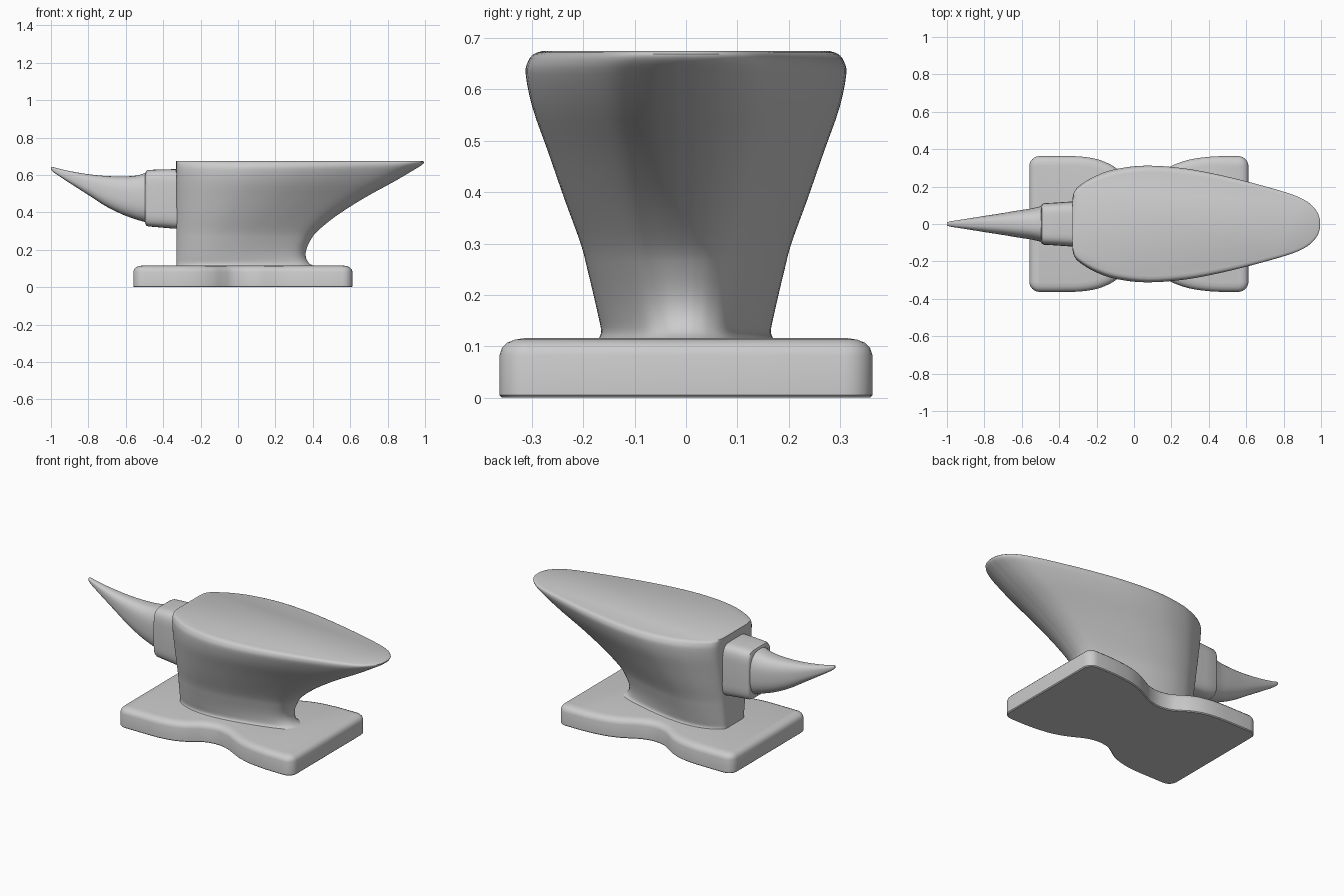
import bpy, bmesh, math
from mathutils import Vector

if "Cube" in bpy.data.objects:
    bpy.data.objects.remove(bpy.data.objects["Cube"])


def curve(pts, steps=4):
    """Catmull-Rom sampling of a short list of points."""
    p = [Vector(q) for q in pts]
    p = [2 * p[0] - p[1]] + p + [2 * p[-1] - p[-2]]
    out = []
    for i in range(1, len(p) - 2):
        a, b, c, d = p[i - 1:i + 3]
        for k in range(steps):
            t = k / steps
            out.append(0.5 * (2 * b + (c - a) * t + (2 * a - 5 * b + 4 * c - d) * t * t
                              + (3 * b - a - 3 * c + d) * t ** 3))
    return out + [p[-2]]


def mirror_y(half):
    """Close a half outline (y >= 0) by mirroring it in y."""
    return half + [Vector((q[0], -q[1])) for q in reversed(half) if q[1] > 1e-5]


def loft(name, rings, angle=40):
    bm = bmesh.new()
    loops = [[bm.verts.new(p) for p in r] for r in rings]
    n = len(loops[0])
    for a, b in zip(loops, loops[1:]):
        for i in range(n):
            j = (i + 1) % n
            bm.faces.new((a[i], a[j], b[j], b[i]))
    bm.faces.new(loops[0])
    bm.faces.new(loops[-1])
    bmesh.ops.recalc_face_normals(bm, faces=bm.faces)
    me = bpy.data.meshes.new(name)
    bm.to_mesh(me)
    bm.free()
    ob = bpy.data.objects.new(name, me)
    bpy.context.collection.objects.link(ob)
    bpy.ops.object.select_all(action='DESELECT')
    ob.select_set(True)
    bpy.context.view_layer.objects.active = ob
    bpy.ops.object.shade_smooth_by_angle(angle=math.radians(angle))
    return ob


def inset(loop, d):
    out = []
    for i, p in enumerate(loop):
        t = (loop[(i + 1) % len(loop)] - loop[i - 1]).normalized()
        out.append(p + Vector((t.y, -t.x)) * d)
    return out


# Base: waisted plate with a rounded upper edge
def corner(cx, cy, r, a0, a1):
    return [Vector((cx + r * math.cos(math.radians(a0 + (a1 - a0) * k / 6)),
                    cy + r * math.sin(math.radians(a0 + (a1 - a0) * k / 6)))) for k in range(7)]


waist = curve([(-0.40, 0.363), (-0.29, 0.361), (-0.20, 0.347), (-0.13, 0.32), (-0.08, 0.288),
               (-0.03, 0.26), (0.04, 0.25), (0.11, 0.264), (0.17, 0.294), (0.23, 0.323),
               (0.31, 0.347), (0.41, 0.36), (0.48, 0.363)])
plate = mirror_y(corner(-0.505, 0.308, 0.055, 180, 90) + waist + corner(0.557, 0.308, 0.055, 90, 0))
rings = []
for z, d in [(0, 0.005), (0.005, 0), (0.082, 0), (0.097, 0.005), (0.107, 0.015),
             (0.113, 0.03), (0.116, 0.05)]:
    rings.append([(p.x, p.y, z) for p in inset(plate, d)])
loft("base_plate", rings)

# Body: face outline carried down through narrowing sections
half = curve([(-0.33, 0.0), (-0.33, 0.07), (-0.329, 0.13), (-0.318, 0.175), (-0.28, 0.212),
              (-0.20, 0.257), (-0.09, 0.293), (0.08, 0.312), (0.29, 0.297), (0.50, 0.258),
              (0.70, 0.208), (0.85, 0.163), (0.93, 0.125), (0.98, 0.075), (0.998, 0.03), (1.0, 0.0)])
face = mirror_y(half)
sections = curve([(0.41, 0.172, 0.112), (0.38, 0.165, 0.128), (0.363, 0.171, 0.16),
                  (0.365, 0.18, 0.20), (0.387, 0.192, 0.25), (0.425, 0.205, 0.30),
                  (0.53, 0.236, 0.385), (0.68, 0.269, 0.48), (0.835, 0.299, 0.565),
                  (0.945, 0.312, 0.63), (0.985, 0.307, 0.655), (0.995, 0.296, 0.669),
                  (0.985, 0.278, 0.675)], 3)
rings = []
for xr, w, z in sections:
    rings.append([(-0.33 + (p.x + 0.33) * (xr + 0.33) / 1.33, p.y * w / 0.312, z) for p in face])
loft("anvil_body", rings)


# Horn and its collar: rounded-box sections along x
def section(x, lo, hi, w, e, n=48):
    ring = []
    for k in range(n):
        a = 2 * math.pi * k / n
        c, s = math.cos(a), math.sin(a)
        ring.append((x, w * math.copysign(abs(c) ** (2 / e), c),
                     (lo + hi) / 2 + (hi - lo) / 2 * math.copysign(abs(s) ** (2 / e), s)))
    return ring


loft("horn_collar", [section(*v, 5) for v in [
    (-0.30, 0.312, 0.632, 0.121), (-0.34, 0.313, 0.631, 0.12), (-0.41, 0.319, 0.63, 0.115),
    (-0.48, 0.325, 0.627, 0.111), (-0.491, 0.33, 0.622, 0.107), (-0.496, 0.34, 0.61, 0.10)]])

stations = curve([(-0.48, 0.342, 0.617, 0.1), (-0.51, 0.352, 0.606, 0.092), (-0.55, 0.364, 0.596, 0.083),
                  (-0.62, 0.39, 0.592, 0.072), (-0.71, 0.435, 0.595, 0.057),
                  (-0.80, 0.493, 0.604, 0.043), (-0.90, 0.557, 0.621, 0.027),
                  (-0.97, 0.603, 0.637, 0.016), (-0.993, 0.621, 0.644, 0.011),
                  (-1.0, 0.63, 0.641, 0.005)])
loft("horn", [section(*v, 2.6) for v in stations])
